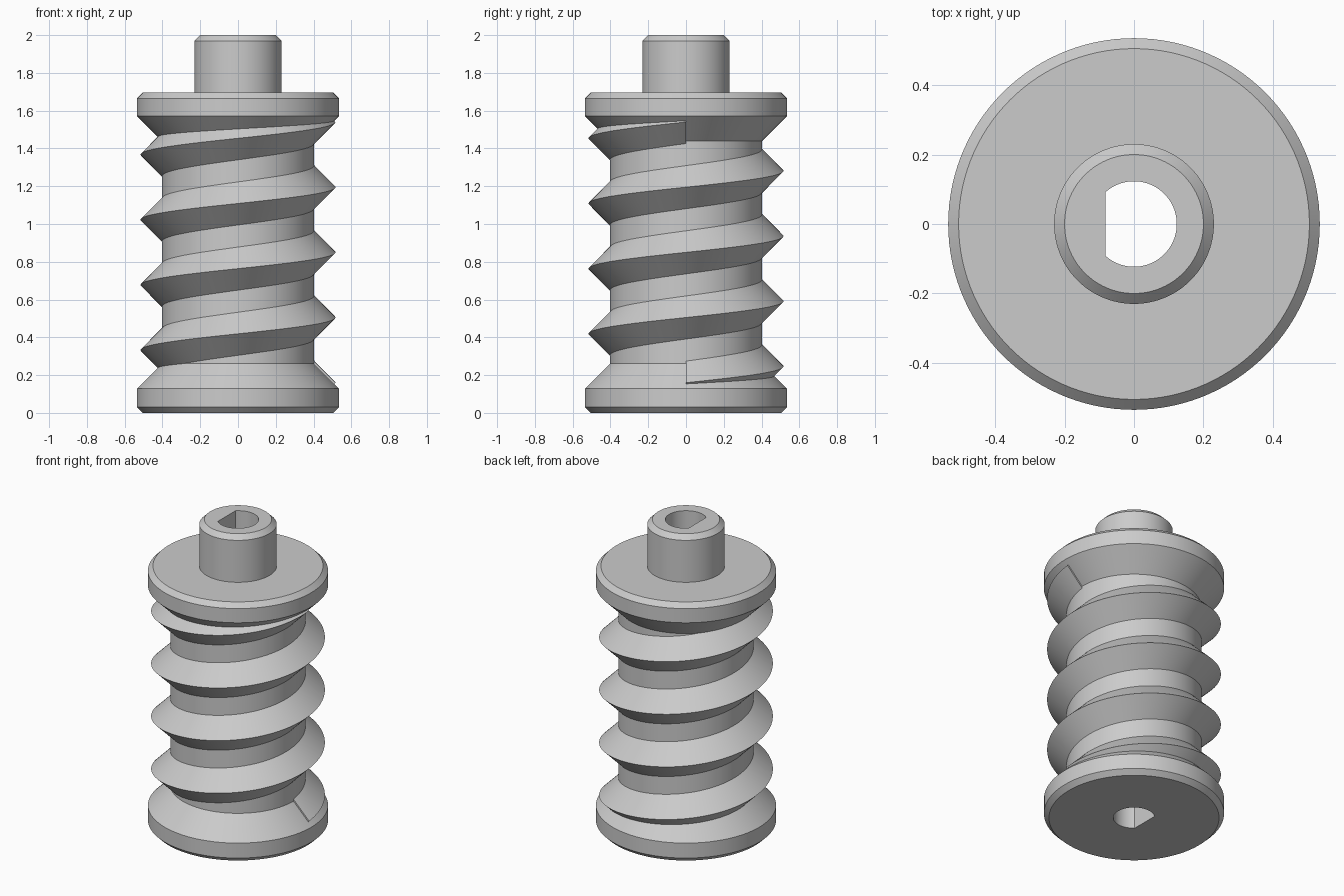
import bpy, bmesh
from math import cos, sin, tau, radians

cube = bpy.data.objects.get("Cube")
if cube:
    bpy.data.objects.remove(cube, do_unlink=True)

SEG = 120                                  # sides per turn
CORE, DISK, NECK, BORE = 0.402, 0.535, 0.23, 0.123
CHAMFER = 0.03
FLAT = BORE * cos(radians(132))            # flat side of the D-shaped bore

grey = bpy.data.materials.new("plain grey")
grey.use_nodes = True
grey.diffuse_color = (0.6, 0.6, 0.6, 1)
grey.node_tree.nodes["Principled BSDF"].inputs["Base Color"].default_value = (0.6, 0.6, 0.6, 1)


def finish(bm, name):
    bmesh.ops.recalc_face_normals(bm, faces=bm.faces)
    mesh = bpy.data.meshes.new(name)
    bm.to_mesh(mesh)
    bm.free()
    mesh.materials.append(grey)
    obj = bpy.data.objects.new(name, mesh)
    bpy.context.collection.objects.link(obj)
    bpy.ops.object.select_all(action='DESELECT')
    obj.select_set(True)
    bpy.context.view_layer.objects.active = obj
    bpy.ops.object.shade_smooth_by_angle(angle=radians(30))
    return obj


def bridge(bm, a, b):
    for i in range(len(a)):
        j = (i + 1) % len(a)
        bm.faces.new((a[i], a[j], b[j], b[i]))


# Body: lathed core, end flanges and neck, closed through the D-shaped bore
profile = [
    (DISK - CHAMFER, 0), (DISK, CHAMFER), (DISK, 0.128),
    (CORE, 0.128 + DISK - CORE), (CORE, 1.572 - DISK + CORE),
    (DISK, 1.572), (DISK, 1.695 - CHAMFER), (DISK - CHAMFER, 1.695),
    (NECK, 1.695), (NECK, 2 - CHAMFER), (NECK - CHAMFER, 2),
    (BORE, 2), (BORE, 0),
]
bm = bmesh.new()
rings = []
for r, z in profile:
    low = FLAT if r == BORE else -r
    rings.append([bm.verts.new((max(r * cos(tau * i / SEG), low),
                                r * sin(tau * i / SEG), z)) for i in range(SEG)])
for k, ring in enumerate(rings):
    bridge(bm, ring, rings[(k + 1) % len(rings)])
finish(bm, "worm_body")

# Thread: triangular section swept up a right-handed helix, capped at both ends
TURNS, PITCH, START = 4, 0.345, 0.16
section = [(0.385, -0.131), (0.516, 0), (0.385, 0.131)]
bm = bmesh.new()
sweep = []
for i in range(TURNS * SEG + 1):
    a = tau * i / SEG
    rise = START + PITCH * i / SEG
    sweep.append([bm.verts.new((r * cos(a), r * sin(a), rise + dz)) for r, dz in section])
for a, b in zip(sweep, sweep[1:]):
    bridge(bm, a, b)
bm.faces.new(sweep[0])
bm.faces.new(sweep[-1])
finish(bm, "helical_thread")
